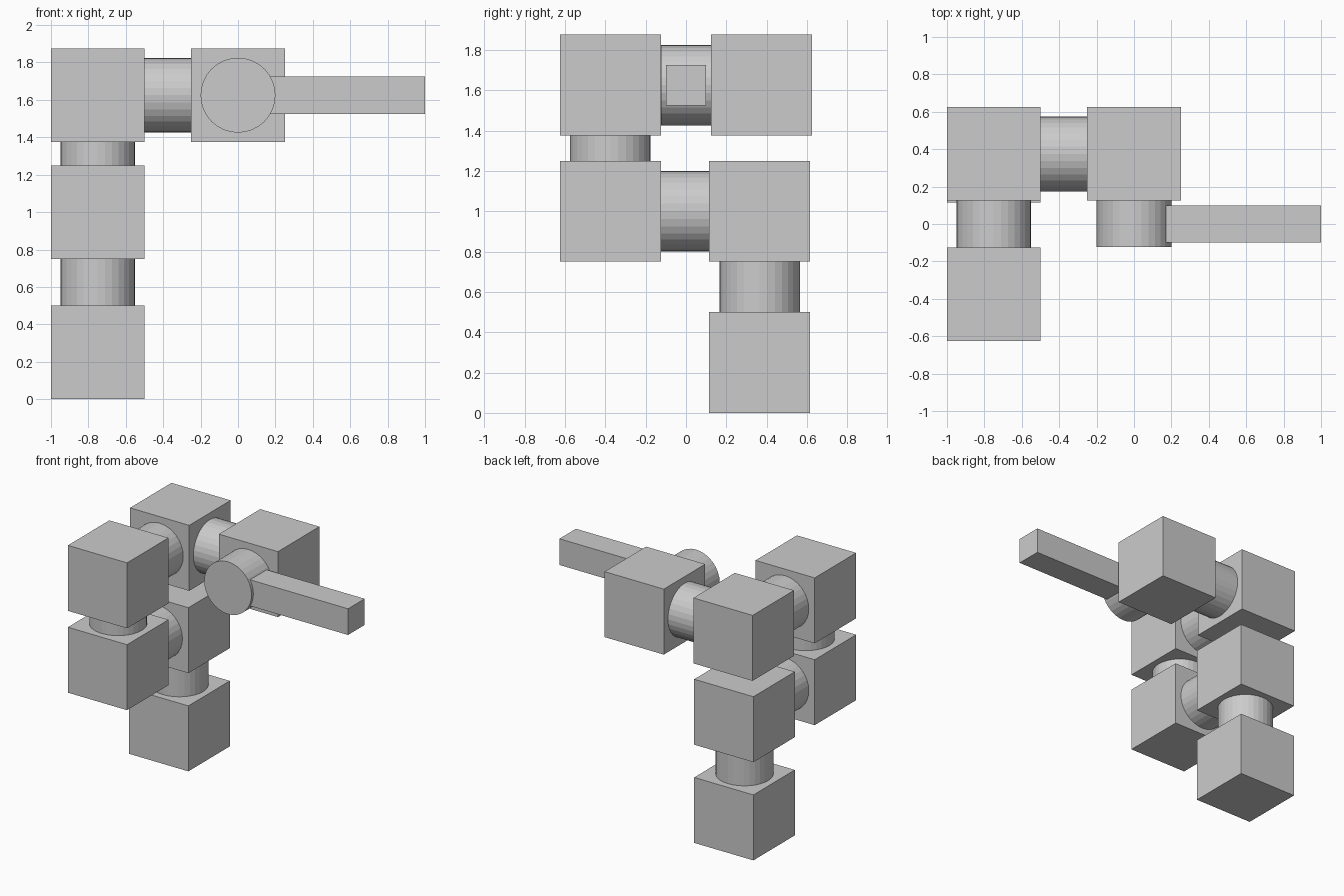
import bpy
from math import pi
from mathutils import Vector

if "Cube" in bpy.data.objects:
    bpy.data.objects.remove(bpy.data.objects["Cube"])

CUBE = 0.5      # edge of every housing
RADIUS = 0.2    # radius of every joint


def box(name, centre, size):
    bpy.ops.mesh.primitive_cube_add(size=1, location=centre)
    ob = bpy.context.object
    ob.name = name
    ob.scale = size
    bpy.ops.object.transform_apply(location=False, rotation=False, scale=True)
    return ob


def joint(name, start, end):
    """Cylinder running from start to end along one axis."""
    a, b = Vector(start), Vector(end)
    d = b - a
    rot = (0, pi / 2, 0) if abs(d.x) > 0.01 else (pi / 2, 0, 0) if abs(d.y) > 0.01 else (0, 0, 0)
    bpy.ops.mesh.primitive_cylinder_add(vertices=32, radius=RADIUS, depth=d.length,
                                        location=(a + b) / 2, rotation=rot)
    bpy.context.object.name = name


# Housings, in order from the base to the wrist
housings = [
    ("base_block", (-0.75, 0.365, 0.25)),
    ("shoulder_block", (-0.75, 0.365, 1.0)),
    ("upper_arm_block", (-0.75, -0.375, 1.0)),
    ("elbow_block", (-0.75, -0.375, 1.625)),
    ("forearm_block", (-0.75, 0.375, 1.625)),
    ("wrist_block", (0, 0.375, 1.625)),
]
for name, centre in housings:
    box(name, centre, (CUBE, CUBE, CUBE))

# Round joints between each housing and the next, slightly sunk at both ends
for i, ((_, a), (_, b)) in enumerate(zip(housings, housings[1:])):
    a, b = Vector(a), Vector(b)
    # keep each joint straight along its axis
    step = (b - a).normalized() * (CUBE / 2 - 0.02)
    joint(f"joint_{i + 1}", a + step, b - step)

# Wrist joint facing the front, and the bar reaching out from it
joint("wrist_joint", (0, 0.145, 1.625), (0, -0.122, 1.625))
box("end_bar", (0.5, 0, 1.625), (1.0, 0.2, 0.2))
